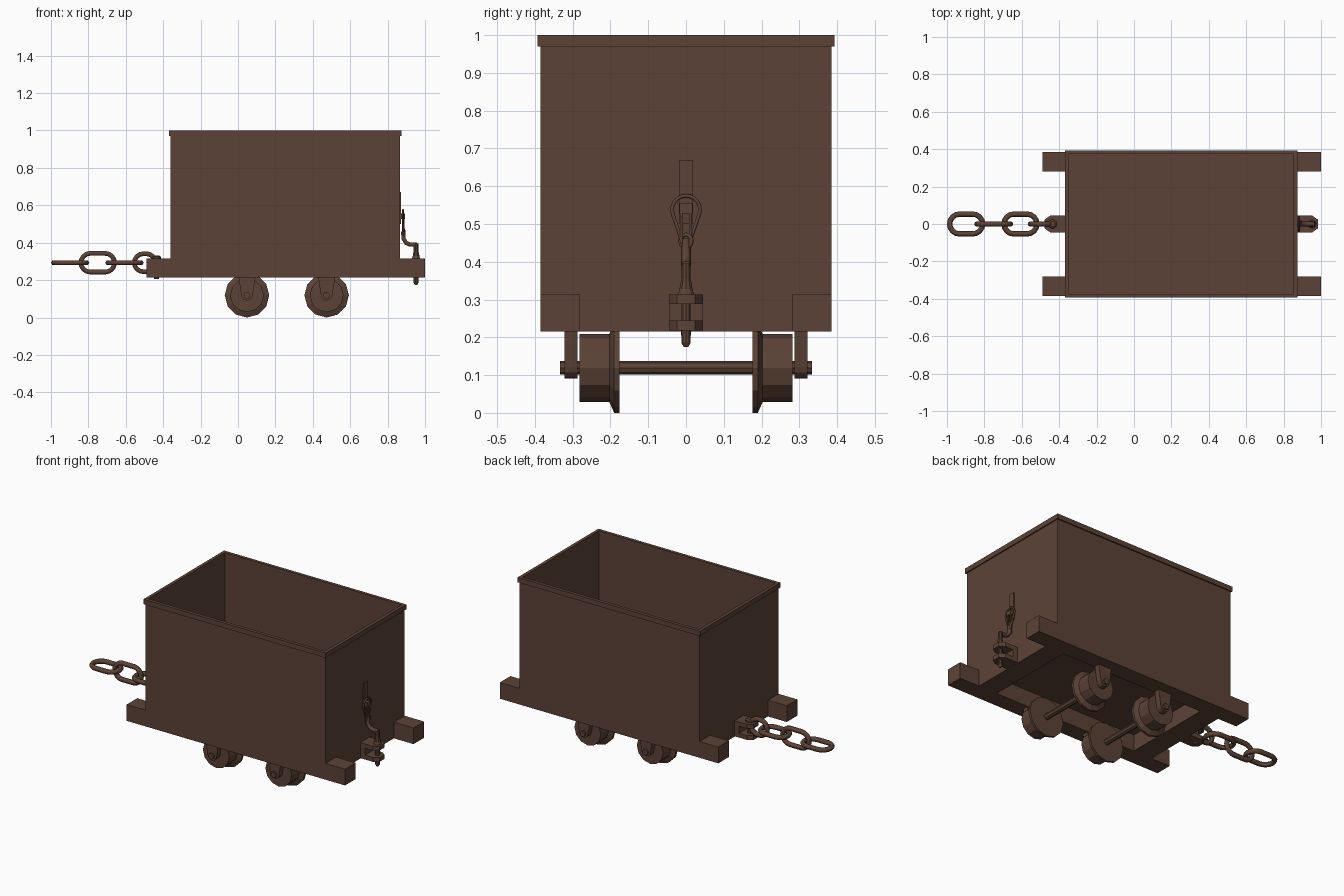
import bpy, bmesh
from math import sin, cos, pi
from mathutils import Vector

if "Cube" in bpy.data.objects:
    bpy.data.objects.remove(bpy.data.objects["Cube"])

mat = bpy.data.materials.new("rusty_brown")
mat.diffuse_color = (0.105, 0.055, 0.037, 1)
mat.use_nodes = True
mat.node_tree.nodes["Principled BSDF"].inputs["Base Color"].default_value = mat.diffuse_color
MID = 0.2525  # middle of the frame along x


def finish(name, bm):
    bmesh.ops.recalc_face_normals(bm, faces=bm.faces)
    me = bpy.data.meshes.new(name)
    bm.to_mesh(me)
    bm.free()
    ob = bpy.data.objects.new(name, me)
    bpy.context.collection.objects.link(ob)
    me.materials.append(mat)
    return ob


def box(name, x0, x1, y0, y1, z0, z1):
    bm = bmesh.new()
    bmesh.ops.create_cube(bm, size=1)
    for v in bm.verts:
        v.co = ((x0 + x1) / 2 + v.co.x * (x1 - x0),
                (y0 + y1) / 2 + v.co.y * (y1 - y0),
                (z0 + z1) / 2 + v.co.z * (z1 - z0))
    return finish(name, bm)


def prism(name, pts, depth):
    """Extrude a flat 3D outline along a depth vector."""
    bm = bmesh.new()
    f = bm.faces.new([bm.verts.new(p) for p in pts])
    g = bmesh.ops.extrude_face_region(bm, geom=[f])
    bmesh.ops.translate(bm, vec=depth,
                        verts=[v for v in g['geom'] if isinstance(v, bmesh.types.BMVert)])
    return finish(name, bm)


def lathe(name, profile, n, centre, axis):
    """Revolve (radius, height) points around y or z, closing both ends."""
    bm = bmesh.new()
    c = Vector(centre)
    rings = []
    for r, h in profile:
        ring = []
        for i in range(n):
            a, b = r * cos(2 * pi * i / n), r * sin(2 * pi * i / n)
            ring.append(bm.verts.new(c + Vector((a, h, b) if axis == 'y' else (a, b, h))))
        rings.append(ring)
    for p, q in zip(rings, rings[1:]):
        for i in range(n):
            j = (i + 1) % n
            bm.faces.new((p[i], p[j], q[j], q[i]))
    bm.faces.new(rings[0])
    bm.faces.new(rings[-1])
    return finish(name, bm)


def wire(name, pts, r, cyclic=False):
    """Round bar bent along a path."""
    cu = bpy.data.curves.new(name, 'CURVE')
    cu.dimensions = '3D'
    cu.bevel_depth = r
    cu.bevel_resolution = 1
    cu.use_fill_caps = True
    s = cu.splines.new('POLY')
    s.points.add(len(pts) - 1)
    for p, q in zip(s.points, pts):
        p.co = (*q, 1)
    s.use_cyclic_u = cyclic
    ob = bpy.data.objects.new(name, cu)
    bpy.context.collection.objects.link(ob)
    cu.materials.append(mat)
    return ob


def link_path(half_len, half_wid, n=8):
    """Stadium outline in two dimensions."""
    s = half_len - half_wid
    pts = []
    for sgn, start in ((1, -pi / 2), (-1, pi / 2)):
        for i in range(n + 1):
            a = start + pi * i / n
            pts.append((sgn * s + half_wid * cos(a), half_wid * sin(a)))
    return pts


# open tub: four walls, floor and rim, with the inside hollowed out
def tub(name, x0, x1, y, z0, z1, t, floor):
    bm = bmesh.new()
    def ring(d, z):
        return [bm.verts.new(p) for p in ((x0 + d, -y + d, z), (x1 - d, -y + d, z),
                                          (x1 - d, y - d, z), (x0 + d, y - d, z))]
    rings = [ring(0, z0), ring(0, z1), ring(t, z1), ring(t, z0 + floor)]
    pairs = list(zip(rings, rings[1:]))
    if floor:
        bm.faces.new(rings[0])
        bm.faces.new(rings[-1])
    else:
        pairs.append((rings[-1], rings[0]))
    for p, q in pairs:
        for i in range(4):
            j = (i + 1) % 4
            bm.faces.new((p[i], p[j], q[j], q[i]))
    return finish(name, bm)


tub("tub", -0.362, 0.866, 0.385, 0.315, 0.985, 0.012, 0.015)
tub("tub_rim", -0.37, 0.873, 0.393, 0.97, 1.0, 0.02, 0)

# frame: two long rails and two cross beams
for side, s in (("front", -1), ("back", 1)):
    box("rail_" + side, -0.49, 1.0, *sorted((s * 0.282, s * 0.385)), 0.215, 0.315)
box("cross_beam_left", -0.362, -0.235, -0.282, 0.282, 0.215, 0.315)
box("cross_beam_right", 0.739, 0.866, -0.282, 0.282, 0.215, 0.315)

# wheel sets: axle, flanged wheels and rounded hanger plates
for k, x in enumerate((0.048, 0.474)):
    zc = 0.119
    lathe(f"axle_{k}", [(0.018, -0.333), (0.018, 0.333)], 8, (x, 0, zc), 'y')
    for s in (-1, 1):
        prof = [(0.09, 0.282), (0.09, 0.203), (0.119, 0.19), (0.119, 0.176)]
        lathe(f"wheel_{k}_{s}", [(r, s * h) for r, h in prof], 12, (x, 0, zc), 'y')
        pts = [(x - 0.045, s * 0.287, 0.215)]
        for i in range(7):
            a = pi + pi * i / 6
            pts.append((x + 0.031 * cos(a), s * 0.287, zc + 0.003 + 0.031 * sin(a)))
        pts.append((x + 0.045, s * 0.287, 0.215))
        prism(f"hanger_{k}_{s}", pts, (0, s * 0.034, 0))

# coupling jaws on both ends: two plates with chamfered noses and a back block
for end, s in (("left", -1), ("right", 1)):
    X = lambda d: MID + s * (0.61 + d)
    for level, z in (("lower", 0.218), ("upper", 0.288)):
        prism(f"jaw_{level}_{end}",
              [(X(0), -0.045, z), (X(0.09), -0.045, z), (X(0.12), -0.024, z),
               (X(0.12), 0.024, z), (X(0.09), 0.045, z), (X(0), 0.045, z)], (0, 0, 0.026))
    box("jaw_back_" + end, *sorted((X(0), X(0.035))), -0.045, 0.045, 0.218, 0.314)

# left pin, with a low head
lathe("left_pin", [(0.014, 0.205), (0.014, 0.312), (0.024, 0.312), (0.024, 0.325), (0.015, 0.331)],
      10, (-0.436, 0, 0), 'z')

# right pin with tapered tip, and its bent handle
lathe("right_pin", [(0.006, 0.174), (0.013, 0.186), (0.013, 0.395)], 10, (0.952, 0, 0), 'z')
lathe("right_pin_collar", [(0.022, 0.314), (0.018, 0.328), (0.013, 0.355)], 10, (0.952, 0, 0), 'z')
wire("pin_handle", [(0.958, 0, 0.39), (0.92, 0, 0.39), (0.9, 0, 0.398), (0.886, 0, 0.42),
                    (0.882, 0, 0.46)], 0.013)

# draw chain: alternating flat and upright links
for i, (x, hl, hw) in enumerate(((-0.8975, 0.088, 0.053), (-0.75, 0.09, 0.05),
                                 (-0.607, 0.088, 0.053), (-0.498, 0.056, 0.048))):
    pts = [(x + a, b, 0.293) if i % 2 == 0 else (x + a, 0, 0.293 + b)
           for a, b in link_path(hl, hw)]
    wire(f"chain_link_{i}", pts, 0.0145, True)

# strap on the end wall with a staple, a teardrop ring and small links down to the pin
box("wall_strap", 0.864, 0.872, -0.018, 0.018, 0.5, 0.67)
box("strap_staple", 0.87, 0.892, -0.017, 0.017, 0.528, 0.555)
tear = [(0.882, 0.037 * cos(a), 0.538 + 0.037 * sin(a))
        for a in (-0.35 + i * (pi + 0.7) / 12 for i in range(13))]
tear += [(0.884, -0.012, 0.458), (0.884, 0, 0.45), (0.884, 0.012, 0.458)]
wire("teardrop_ring", tear, 0.0055, True)
wire("hanging_link", [(0.886, a, 0.495 + b) for b, a in link_path(0.05, 0.012, 6)], 0.005, True)
wire("handle_eye", [(0.886 + b * 0.3, b, 0.455 + a) for a, b in link_path(0.017, 0.014, 6)],
     0.006, True)

for ob in bpy.context.collection.objects:
    if ob.type == 'CURVE':
        ob.data.splines[0].use_smooth = True
